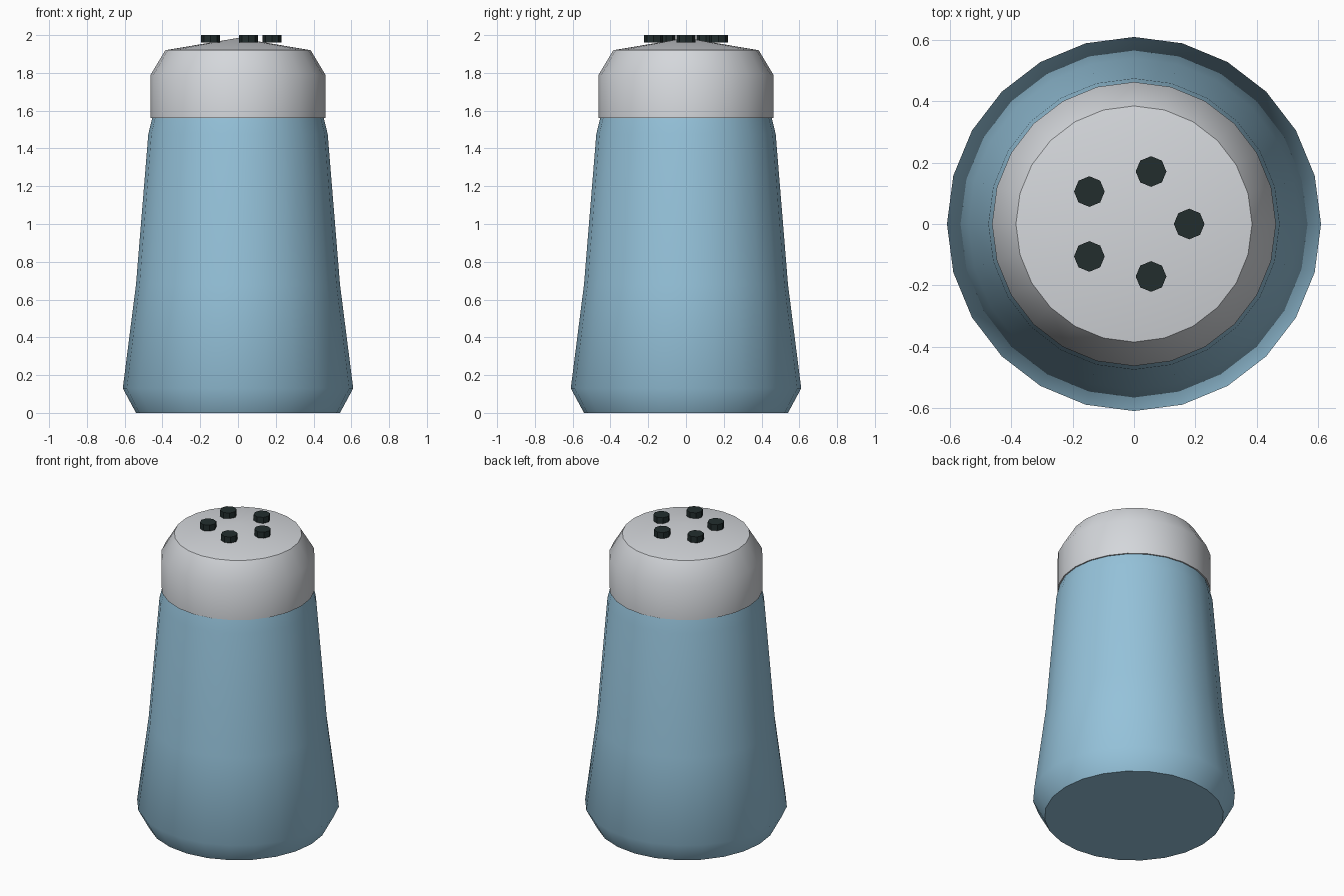
import bpy, bmesh, math

if "Cube" in bpy.data.objects:
    bpy.data.objects.remove(bpy.data.objects["Cube"])

def material(name, rgb):
    m = bpy.data.materials.new(name)
    m.diffuse_color = (*rgb, 1)
    m.use_nodes = True
    m.node_tree.nodes["Principled BSDF"].inputs["Base Color"].default_value = m.diffuse_color
    return m

blue = material("light_blue", (0.30, 0.54, 0.70))
silver = material("silver_grey", (0.66, 0.68, 0.71))
dark = material("near_black", (0.016, 0.027, 0.027))

def lathe(name, profile, sides, mat, loc=(0, 0, 0), smooth=True):
    """Turn (radius, height) points around z; radius 0 makes a pole, open ends are capped."""
    bm = bmesh.new()
    rings = []
    for r, z in profile:
        if r == 0:
            rings.append([bm.verts.new((0, 0, z))] * sides)
        else:
            rings.append([bm.verts.new((r * math.cos(math.tau * i / sides),
                                        r * math.sin(math.tau * i / sides), z))
                          for i in range(sides)])
    for a, b in zip(rings, rings[1:]):
        for i in range(sides):
            j = (i + 1) % sides
            quad = [a[i], a[j], b[j], b[i]]
            bm.faces.new(list(dict.fromkeys(quad)))
    if profile[0][0] > 0:
        bm.faces.new(rings[0][::-1])
    if profile[-1][0] > 0:
        bm.faces.new(rings[-1])
    bmesh.ops.recalc_face_normals(bm, faces=bm.faces)
    me = bpy.data.meshes.new(name)
    bm.to_mesh(me)
    bm.free()
    me.materials.append(mat)
    ob = bpy.data.objects.new(name, me)
    ob.location = loc
    bpy.context.collection.objects.link(ob)
    if smooth:
        bpy.ops.object.select_all(action='DESELECT')
        ob.select_set(True)
        bpy.context.view_layer.objects.active = ob
        bpy.ops.object.shade_smooth_by_angle(angle=math.radians(40))
    return ob

# Tapered body with a chamfered foot and a neck tucked under the cap
lathe("shaker_body", [(0.54, 0), (0.61, 0.13), (0.54, 0.68), (0.475, 1.475), (0.445, 1.60)], 24, blue)

# Cap with sloped shoulder and shallow conical top
lathe("shaker_cap", [(0.463, 1.56), (0.463, 1.79), (0.385, 1.92), (0, 1.985)], 24, silver)

# Ring of five pour holes
for k in range(5):
    a = math.tau * k / 5
    lathe(f"pour_hole_{k + 1}", [(0.05, 1.96), (0.05, 2.0)], 8, dark,
          (0.18 * math.cos(a), 0.18 * math.sin(a), 0), smooth=False)
